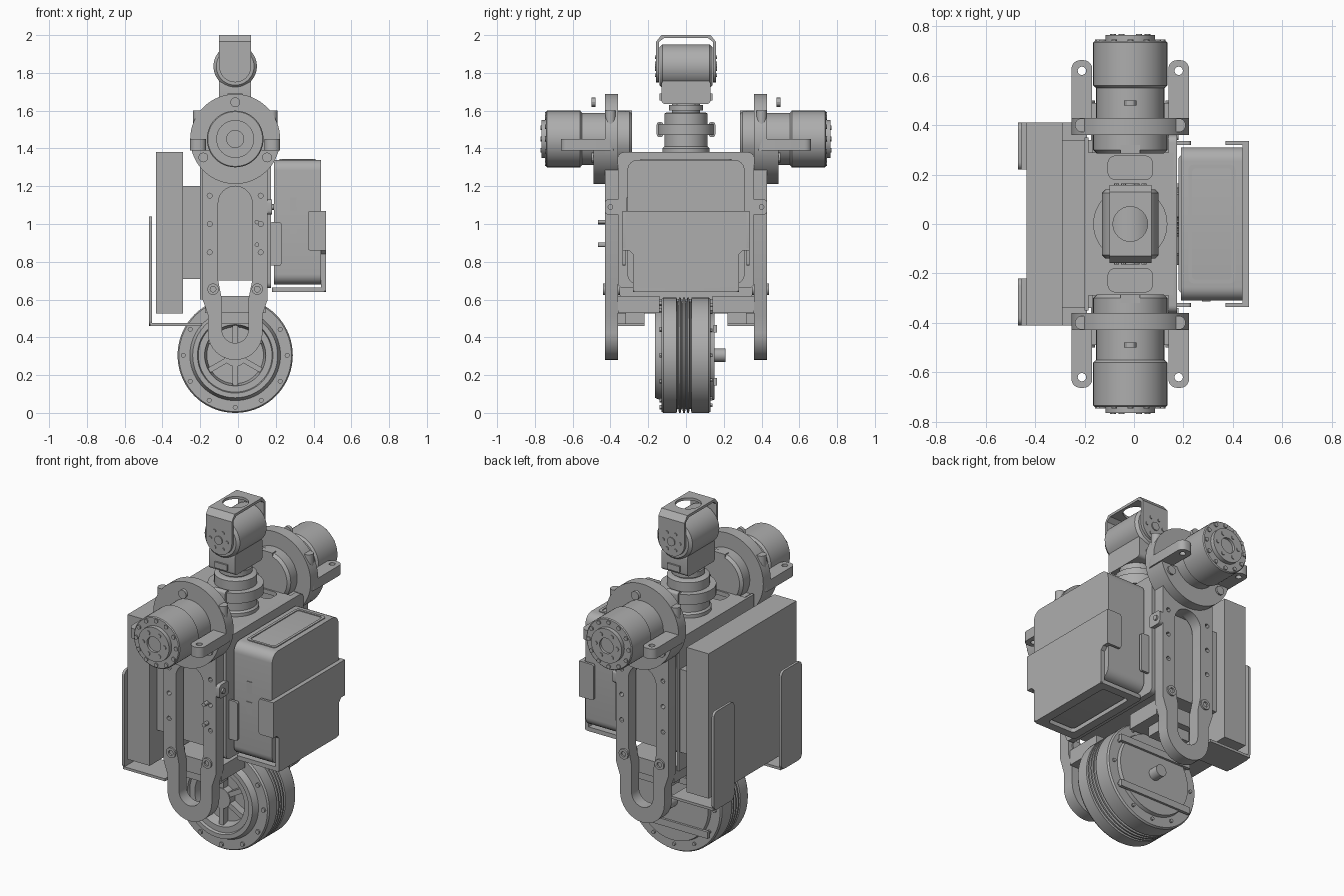
import bpy, bmesh, math
from mathutils import Matrix, Vector

if "Cube" in bpy.data.objects:
    bpy.data.objects.remove(bpy.data.objects["Cube"], do_unlink=True)

CX = -0.015          # shared axis of legs, wheel, motors and head
WZ, MZ, HZ = 0.305, 1.45, 1.835   # wheel, motor and head heights
grey = bpy.data.materials.new("machined_grey")
grey.use_nodes = True
grey.diffuse_color = (0.42, 0.42, 0.42, 1)
grey.node_tree.nodes["Principled BSDF"].inputs["Base Color"].default_value = grey.diffuse_color

MAPS = {"x": lambda u, v, w: (w, u, v), "y": lambda u, v, w: (u, w, v), "z": lambda u, v, w: (u, v, w)}


def finish(name, mesh, angle=30):
    bm = bmesh.new()
    bm.from_mesh(mesh)
    bmesh.ops.remove_doubles(bm, verts=bm.verts, dist=1e-5)
    bmesh.ops.recalc_face_normals(bm, faces=bm.faces)
    bm.to_mesh(mesh)
    bm.free()
    mesh.shade_smooth()
    mesh.set_sharp_from_angle(angle=math.radians(angle))
    mesh.materials.clear()
    mesh.materials.append(grey)
    ob = bpy.data.objects.new(name, mesh)
    bpy.context.scene.collection.objects.link(ob)
    return ob


# Outline helpers: lists of 2D points
def arc(cx, cy, r, a0, a1, n=16):
    return [(cx + r * math.cos(math.radians(a0 + (a1 - a0) * i / n)),
             cy + r * math.sin(math.radians(a0 + (a1 - a0) * i / n))) for i in range(n + 1)]


def circle(cx, cy, r, n=32):
    return arc(cx, cy, r, 0, 360, n)[:-1]


def rect(u0, u1, v0, v1, r=0.0):
    if r == 0:
        return [(u0, v0), (u1, v0), (u1, v1), (u0, v1)]
    return (arc(u1 - r, v0 + r, r, -90, 0, 6) + arc(u1 - r, v1 - r, r, 0, 90, 6)
            + arc(u0 + r, v1 - r, r, 90, 180, 6) + arc(u0 + r, v0 + r, r, 180, 270, 6))


# Extrude an outline with optional holes along an axis, from w0 to w1
def plate(name, axis, w0, w1, outline, holes=()):
    cu = bpy.data.curves.new(name, "CURVE")
    cu.dimensions, cu.fill_mode, cu.extrude = "2D", "BOTH", abs(w1 - w0) / 2
    for loop in (outline, *holes):
        sp = cu.splines.new("POLY")
        sp.points.add(len(loop) - 1)
        for p, (u, v) in zip(sp.points, loop):
            p.co = (u, v, 0, 1)
        sp.use_cyclic_u = True
    tmp = bpy.data.objects.new("tmp", cu)
    bpy.context.scene.collection.objects.link(tmp)
    mesh = bpy.data.meshes.new_from_object(tmp.evaluated_get(bpy.context.evaluated_depsgraph_get()))
    bpy.data.objects.remove(tmp)
    bpy.data.curves.remove(cu)
    for v in mesh.vertices:
        v.co = MAPS[axis](v.co.x, v.co.y, v.co.z + (w0 + w1) / 2)
    mesh.name = name
    return finish(name, mesh)


def box(name, x0, x1, y0, y1, z0, z1, axis="z", r=0.0):
    X, Y, Z = sorted((x0, x1)), sorted((y0, y1)), sorted((z0, z1))
    u, v, w = {"x": (Y, Z, X), "y": (X, Z, Y), "z": (X, Y, Z)}[axis]
    return plate(name, axis, *w, rect(*u, *v, r))


# Revolve a (radius, offset) profile around an axis through the centre
def lathe(name, axis, cu, cv, profile, n=48):
    bm = bmesh.new()
    rings = []
    for r, w in profile:
        pts = circle(cu, cv, r, n) if r else [(cu, cv)]
        rings.append([bm.verts.new(MAPS[axis](u, v, w)) for u, v in pts])
    for a, b in zip(rings, rings[1:]):
        for i in range(n):
            j = (i + 1) % n
            ids = [a[i % len(a)], a[j % len(a)], b[j % len(b)], b[i % len(b)]]
            bm.faces.new(list(dict.fromkeys(ids)))
    mesh = bpy.data.meshes.new(name)
    bm.to_mesh(mesh)
    bm.free()
    return finish(name, mesh)


def rod(name, axis, cu, cv, r, w0, w1, n=48):
    return lathe(name, axis, cu, cv, [(0, w0), (r, w0), (r, w1), (0, w1)], n)


def bolt_ring(name, cz, radius, count, r, w0, w1, start=0):
    for i in range(count):
        a = math.radians(start + 360 * i / count)
        rod(name, "y", CX + radius * math.cos(a), cz + radius * math.sin(a), r, w0, w1, 12)


# Wheel: dished front, grooved tread
grooves = [p for i in range(4) for y in [-0.05 + i * 0.022]
           for p in ((0.305, y), (0.285, y + 0.004), (0.285, y + 0.009), (0.305, y + 0.013))]
lathe("wheel", "y", CX, WZ, [(0, -0.14), (0.06, -0.14), (0.06, -0.09), (0.15, -0.09), (0.162, -0.15),
      (0.195, -0.15), (0.2, -0.165), (0.225, -0.165), (0.24, -0.13), (0.298, -0.13), (0.305, -0.12)]
      + grooves + [(0.305, 0.12), (0.298, 0.13), (0.24, 0.13), (0.235, 0.15), (0, 0.15)], 72)
for i in range(6):
    spoke = box("wheel_spoke", 0.05, 0.16, -0.135, -0.085, -0.014, 0.014)
    spoke.matrix_world = Matrix.Translation(Vector((CX, 0, WZ))) @ Matrix.Rotation(math.radians(60 * i + 30), 4, "Y")
bolt_ring("rim_bolt", WZ, 0.275, 12, 0.013, -0.14, -0.12, 90)
bolt_ring("rim_bolt", WZ, 0.265, 12, 0.01, 0.12, 0.14, 90)
rod("axle", "y", CX, WZ, 0.035, 0.14, 0.21, 24)
for s in (-1, 1):
    box("axle_bar", CX - 0.24, CX + 0.24, 0.145, 0.163, WZ + s * 0.14 - 0.02, WZ + s * 0.14 + 0.02)
box("axle_block", CX + 0.1, CX + 0.2, 0.09, 0.15, 0.26, 0.4)

# Leg outline with waisted slot
leg_outline = (arc(CX, 0.425, 0.145, 180, 360) + [(CX + 0.145, 0.52), (CX + 0.172, 0.6), (CX + 0.172, 1.3),
               (CX - 0.172, 1.3), (CX - 0.172, 0.6), (CX - 0.145, 0.52)])
leg_slot = (arc(CX, 0.44, 0.07, 180, 360) + [(CX + 0.07, 0.6), (CX + 0.09, 0.7)]
            + arc(CX, 1.11, 0.09, 0, 180) + [(CX - 0.09, 0.7), (CX - 0.07, 0.6)])
leg_holes = [circle(CX + s * 0.135, z, 0.013, 12) for s in (-1, 1) for z in (0.85, 1.0, 1.15)]
disc = circle(CX, MZ, 0.238, 64)
lower_disc = arc(CX, MZ, 0.238, 194, 346, 32)

for s in (-1, 1):
    plate("leg", "y", s * 0.36, s * 0.43, leg_outline, [leg_slot] + leg_holes)
    for t in (-1, 1):
        lathe("leg_bolt", "y", CX + t * 0.117, 0.655, [(0, s * 0.43), (0.015, s * 0.43), (0.015, s * 0.44),
              (0.03, s * 0.44), (0.03, s * 0.35), (0, s * 0.35)], 20)
    # Shoulder bracket, carrier arms and bolts
    plate("shoulder_disc", "y", s * 0.36, s * 0.43, disc)
    plate("shoulder_flange", "y", s * 0.43, s * 0.49, lower_disc)
    bolt_ring("flange_bolt", MZ, 0.195, 3, 0.026, s * 0.48, s * 0.5, 210)
    for t in (-1, 1):
        xc = CX + t * 0.196
        plate("carrier_arm", "z", 1.39, 1.45, rect(xc - 0.042, xc + 0.042, *sorted((s * 0.37, s * 0.663)), 0.035),
              [circle(xc, s * 0.62, 0.017, 16)])
        rod("shoulder_bolt", "z", xc, s * 0.4, 0.028, 1.5, 1.6, 20)
    # Shoulder motor
    lathe("shoulder_motor", "y", CX, MZ, [(0, s * 0.285), (0.135, s * 0.285), (0.15, s * 0.3), (0.15, s * 0.36),
          (0.138, s * 0.37), (0.138, s * 0.55), (0.15, s * 0.56), (0.15, s * 0.735), (0.145, s * 0.74),
          (0.1, s * 0.74), (0.1, s * 0.765), (0.045, s * 0.765), (0.045, s * 0.75), (0, s * 0.75)])
    bolt_ring("motor_rim_bolt", MZ, 0.13, 12, 0.012, s * 0.73, s * 0.747)
    bolt_ring("motor_face_bolt", MZ, 0.07, 6, 0.012, s * 0.76, s * 0.77)
    box("motor_connector", CX - 0.04, CX + 0.04, s * 0.285, s * 0.32, 1.55, 1.6)
    # Wheel fork block, its tie and body-plate tab
    box("fork_block", CX - 0.16, CX + 0.16, s * 0.14, s * 0.36, 0.53, 0.62)
    box("fork_foot", CX - 0.1, CX + 0.1, s * 0.22, s * 0.32, 0.47, 0.53)
    box("frame_tab", 0.15, 0.18, s * 0.34, s * 0.43, 1.05, 1.13, "x", 0.02)
    rod("tab_bolt", "x", s * 0.4, 1.09, 0.015, 0.17, 0.19, 16)
    # Rear pack hook
    box("rear_hook", -0.47, -0.455, s * 0.22, s * 0.41, 0.46, 1.04, "x", 0.03)
    box("rear_hook_foot", -0.465, -0.19, s * 0.22, s * 0.41, 0.46, 0.475)
    # Front pack clips
    box("pack_outer_clip", 0.37, 0.465, s * 0.32, s * 0.335, 0.86, 1.07, "y", 0.012)
    box("pack_inner_clip", 0.17, 0.23, s * 0.32, s * 0.335, 0.78, 1.01, "y", 0.012)

# Body
box("body_core", -0.17, 0.14, -0.34, 0.34, 0.7, 1.25)
for s in (-1, 1):
    box("body_wall", -0.17, 0.14, s * 0.285, s * 0.36, 1.2, 1.37)
plate("body_top", "z", 1.355, 1.38, rect(-0.19, 0.16, -0.29, 0.29),
      [rect(-0.105, 0.075, *sorted((s * 0.18, s * 0.275)), 0.03) for s in (-1, 1)])
plate("side_frame", "x", 0.14, 0.175, rect(-0.36, 0.36, 0.66, 1.38, 0.03),
      [rect(y - 0.03, y + 0.03, z, z + 0.1, 0.02) for y in (-0.2, 0, 0.2) for z in (0.74, 0.95, 1.15)])
for z in (0.89, 1.01):
    rod("cable_pin", "y", 0.1, z, 0.012, -0.465, -0.42, 12)

# Rear pack with spacer and tray
box("rear_spacer", -0.3, -0.165, -0.34, 0.34, 0.71, 1.2)
box("rear_pack", -0.435, -0.29, -0.41, 0.41, 0.525, 1.38)
plate("rear_panel", "x", -0.2, -0.185, rect(-0.35, 0.35, 0.6, 1.38))

# Front pack in its holder
box("front_pack", 0.19, 0.44, -0.31, 0.31, 0.68, 1.34, "x", 0.055)
plate("pack_top_frame", "z", 1.338, 1.345, rect(0.22, 0.41, -0.24, 0.24, 0.02), [rect(0.235, 0.395, -0.225, 0.225, 0.015)])
plate("pack_base_frame", "z", 0.64, 0.665, rect(0.18, 0.465, -0.28, 0.28, 0.02), [rect(0.23, 0.41, -0.23, 0.23, 0.02)])
plate("pack_holder", "x", 0.44, 0.465, [(-0.28, 0.645), (0.28, 0.645), (0.28, 0.84), (0.3, 0.86), (0.335, 0.86),
      (0.335, 1.07), (-0.335, 1.07), (-0.335, 0.86), (-0.3, 0.86), (-0.28, 0.84)])
for z in (0.95, 1.07):
    box("pack_port", 0.275, 0.31, -0.314, -0.305, z, z + 0.07)

# Neck motor and clamp collar
lathe("neck_motor", "z", CX, 0, [(0, 1.25), (0.125, 1.25), (0.125, 1.4), (0.115, 1.41), (0.115, 1.585),
      (0.105, 1.59), (0.075, 1.59), (0.075, 1.64), (0, 1.64)])
rod("neck_collar", "z", CX, 0, 0.15, 1.47, 1.53)
for s in (-1, 1):
    box("collar_lug", CX - 0.04, CX + 0.04, s * 0.12, s * 0.155, 1.46, 1.54, "x", 0.015)
rod("neck_flange", "z", CX, 0, 0.09, 1.6, 1.63)

# Head base, motor and tilt bracket
box("head_base", CX - 0.085, CX + 0.085, -0.13, 0.13, 1.635, 1.76, "x", 0.02)
for s in (-1, 1):
    box("head_connector", CX - 0.04, CX + 0.04, s * 0.125, s * 0.14, 1.655, 1.69)
lathe("head_motor", "y", CX, HZ, [(0, -0.14), (0.1, -0.14), (0.115, -0.125), (0.115, 0.125), (0.1, 0.14), (0, 0.14)])
cheek = arc(CX, HZ, 0.085, 180, 360) + [(CX + 0.085, 1.965), (CX - 0.085, 1.965)]
for s in (-1, 1):
    plate("bracket_cheek", "y", s * 0.142, s * 0.158, cheek)
    rod("head_hub", "y", CX, HZ, 0.025, s * 0.15, s * 0.164, 20)
    bolt_ring("head_bolt", HZ, 0.055, 6, 0.01, s * 0.15, s * 0.163)
    plate("bracket_shoulder", "x", CX - 0.085, CX + 0.085, [(s * 0.158, 1.965), (s * 0.142, 1.965), (s * 0.115, 1.985),
          (s * 0.115, 2.0), (s * 0.13, 2.0)])
plate("bracket_top", "z", 1.985, 2.0, rect(CX - 0.085, CX + 0.085, -0.118, 0.118), [circle(CX, 0, 0.07)])
